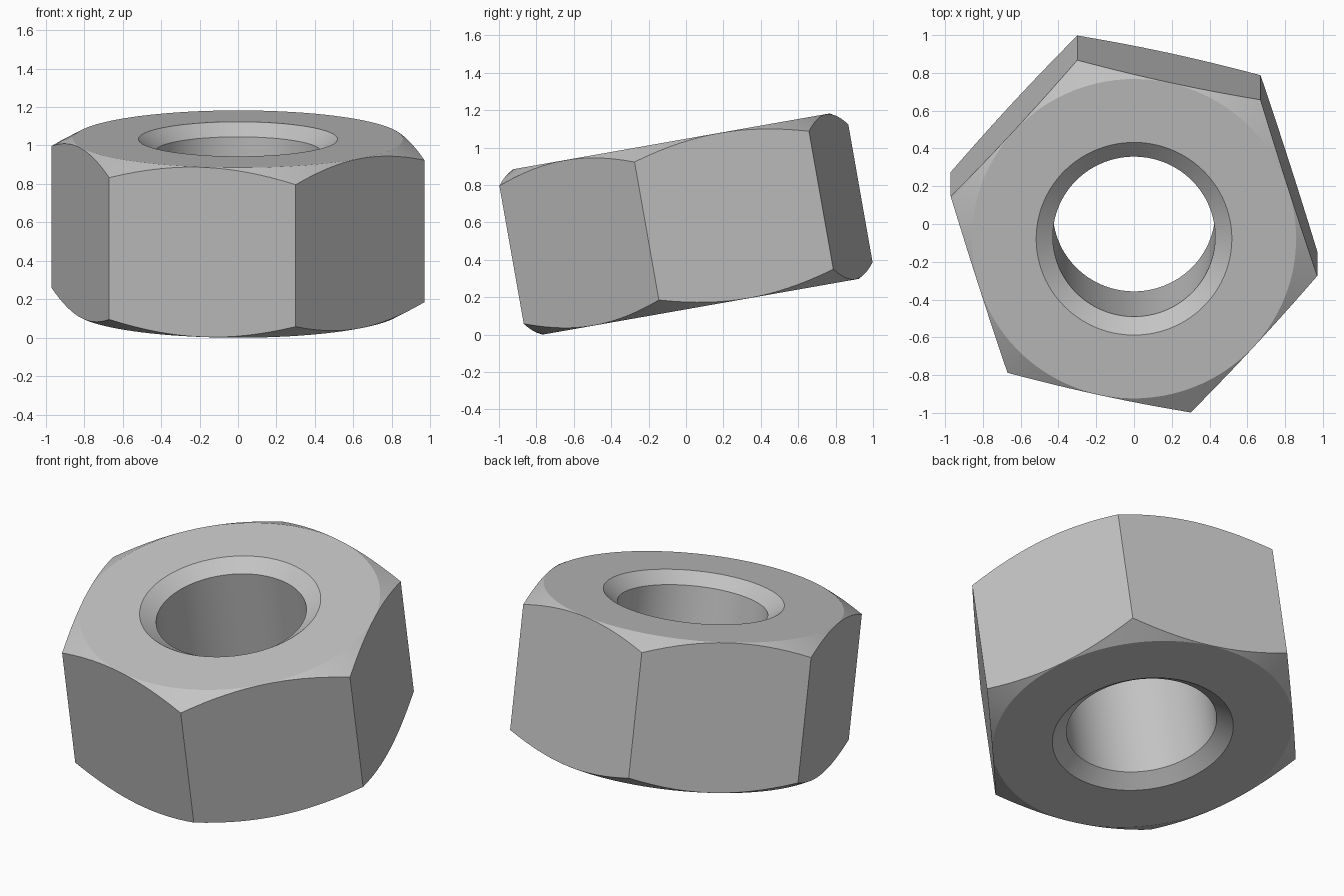
import bpy, bmesh, math
from mathutils import Matrix

cube = bpy.data.objects.get("Cube")
if cube:
    bpy.data.objects.remove(cube, do_unlink=True)

# Main sizes
CORNER = 0.9935                    # centre to hexagon corner
FLAT = CORNER * math.cos(math.pi / 6)
HALF = 0.449                       # half thickness
FACE_R = FLAT - 0.002              # round end face
SLOPE = 0.55                       # outer chamfer drop per unit radius
BORE_R, SINK_R, BORE_HALF = 0.43, 0.518, 0.385
SEGMENTS = 96                      # multiple of six
TURN = math.radians(-12.4)
TILT = math.radians(10)

steel = bpy.data.materials.new("steel grey")
steel.use_nodes = True
grey = (0.55, 0.55, 0.55, 1)
steel.diffuse_color = grey
steel.node_tree.nodes["Principled BSDF"].inputs["Base Color"].default_value = grey


def section(angle):
    """Closed cross-section of the nut at an angle from a corner."""
    r = FLAT / math.cos(angle % (math.pi / 3) - math.pi / 6)
    edge = HALF - SLOPE * (r - FACE_R)
    upper = [(BORE_R, BORE_HALF), (SINK_R, HALF), (FACE_R, HALF), (r, edge)]
    return upper + [(x, -z) for x, z in reversed(upper)]


# Sweep the section around the axis
bm = bmesh.new()
loops = []
for i in range(SEGMENTS):
    a = 2 * math.pi * i / SEGMENTS
    loops.append([bm.verts.new((r * math.cos(a), r * math.sin(a), z))
                  for r, z in section(a)])
for i, here in enumerate(loops):
    after = loops[(i + 1) % SEGMENTS]
    for j in range(len(here)):
        k = (j + 1) % len(here)
        bm.faces.new((here[j], here[k], after[k], after[j]))
bmesh.ops.recalc_face_normals(bm, faces=bm.faces)

# Turn, tilt and raise the nut
place = (Matrix.Translation((0, 0, 0.592)) @ Matrix.Rotation(TILT, 4, "X")
         @ Matrix.Rotation(TURN, 4, "Z"))
bm.transform(place)
low = min(v.co.z for v in bm.verts)
bmesh.ops.translate(bm, verts=bm.verts, vec=(0, 0, -low))

mesh = bpy.data.meshes.new("hex_nut")
bm.to_mesh(mesh)
bm.free()
mesh.materials.append(steel)
nut = bpy.data.objects.new("hex_nut", mesh)
bpy.context.collection.objects.link(nut)

# Smooth the round surfaces, keep the machined edges crisp
bpy.ops.object.select_all(action="DESELECT")
nut.select_set(True)
bpy.context.view_layer.objects.active = nut
bpy.ops.object.shade_smooth_by_angle(angle=math.radians(20))
